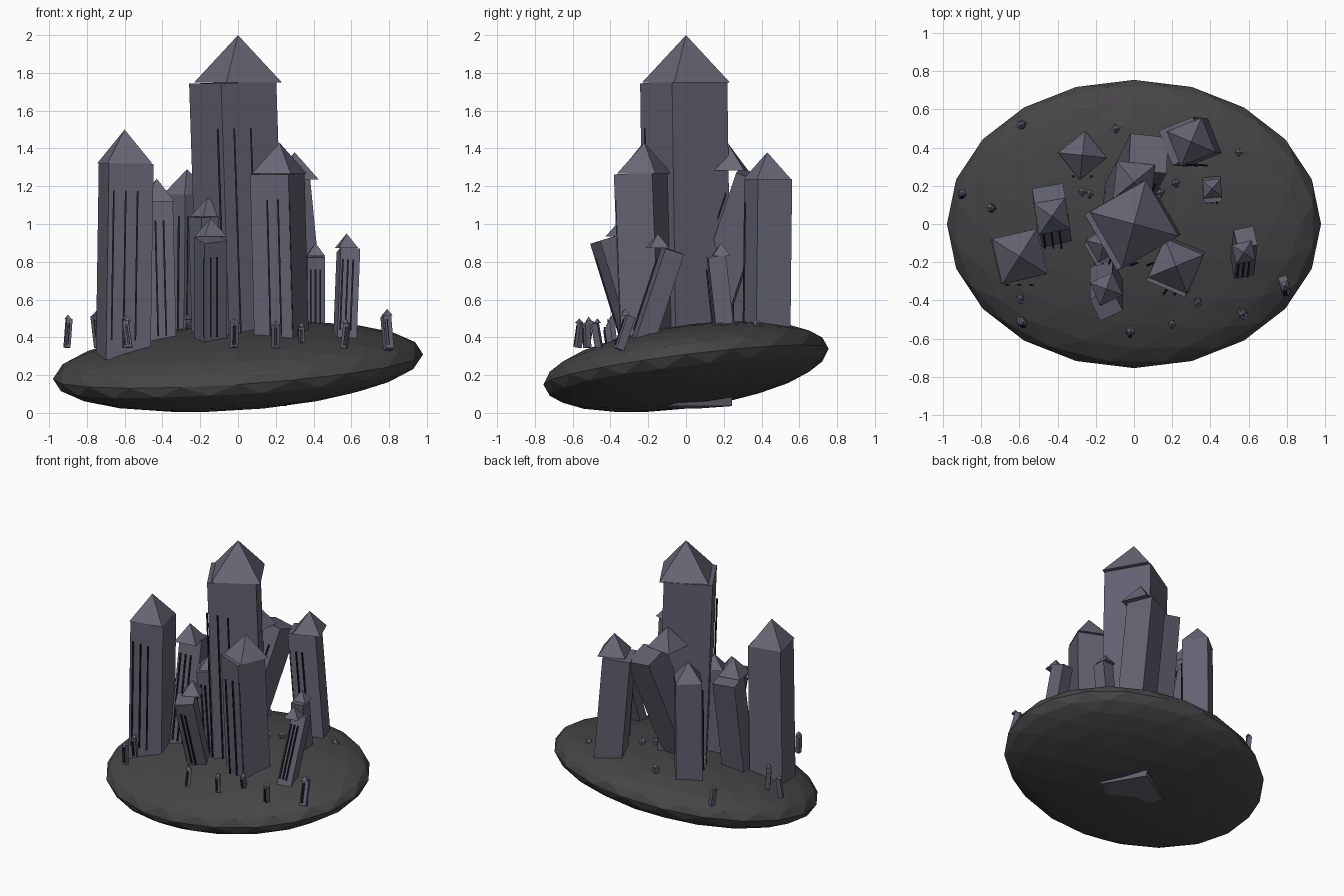
import bpy, bmesh, math, random
from mathutils import Matrix, Vector

if "Cube" in bpy.data.objects:
    bpy.data.objects.remove(bpy.data.objects["Cube"])

random.seed(4)


def material(name, rgb):
    m = bpy.data.materials.new(name)
    m.diffuse_color = (*rgb, 1)
    m.use_nodes = True
    m.node_tree.nodes["Principled BSDF"].inputs["Base Color"].default_value = m.diffuse_color
    return m


ROCK = material("dark_rock", (0.062, 0.060, 0.062))
WALL = material("grey_violet_stone", (0.125, 0.122, 0.165))
ROOF = material("roof_stone", (0.14, 0.137, 0.182))
SLIT = material("window_black", (0.018, 0.017, 0.026))


def finish(name, bm, mat):
    mesh = bpy.data.meshes.new(name)
    bm.to_mesh(mesh)
    bm.free()
    mesh.materials.append(mat)
    ob = bpy.data.objects.new(name, mesh)
    bpy.context.collection.objects.link(ob)
    return ob


def box(name, matrix, size, mat):
    bm = bmesh.new()
    bmesh.ops.create_cube(bm, size=1, matrix=matrix @ Matrix.Diagonal((*size, 1)))
    return finish(name, bm, mat)


def pyramid(name, x, y, z, radius, height, corner, mat):
    bm = bmesh.new()
    m = Matrix.Translation((x, y, z + height / 2)) @ Matrix.Rotation(corner, 4, 'Z')
    bmesh.ops.create_cone(bm, cap_ends=True, segments=4, radius1=radius,
                          radius2=0, depth=height, matrix=m)
    return finish(name, bm, mat)


def tower(name, x, y, base, apex, w, turn, dx, dy, slits=3):
    """Box leaning about its own centre (top shifted by dx, dy), upright roof, window slits."""
    roof_h = 0.74 * w
    top = apex - roof_h
    length = top - base
    rx = -math.asin(dy / (length / 2))
    ry = math.asin(dx / (length / 2))
    lean = (Matrix.Translation((x, y, (top + base) / 2))
            @ Matrix.Rotation(ry, 4, 'Y') @ Matrix.Rotation(rx, 4, 'X'))
    spin = Matrix.Rotation(math.radians(turn), 4, 'Z')
    box(name + "_wall", lean @ spin, (w, w, length), WALL)
    pyramid(name + "_roof", x, y, top, 0.71 * w, roof_h, math.radians(turn + 45), ROOF)
    # window slits, facing the front whatever the tower's turn
    thick = 0.009 if slits == 3 else 0.006
    for i in range(slits):
        off = (i - (slits - 1) / 2) * 0.26 * w
        m = lean @ Matrix.Translation((off, -0.62 * w, -0.02 * length))
        box(f"{name}_slit_{i}", m, (thick, thick, length * 0.76), SLIT)


# tilted rock island: squashed, sheared icosphere
bm = bmesh.new()
bmesh.ops.create_icosphere(bm, subdivisions=3, radius=1)
for v in bm.verts:
    a, b, c = v.co
    v.co = Vector((0.98 * a, 0.755 * b, 0.245 + 0.065 * a + 0.095 * b + 0.213 * c))
finish("rock_island", bm, ROCK)

# large towers: x, y, base, apex, width, turn, lean dx, lean dy
towers = [
    (0.00, 0.00, 0.03, 2.00, 0.338, 30, -0.028, -0.012),
    (-0.60, -0.17, 0.28, 1.50, 0.242, 13, 0.008, 0.00),
    (0.22, -0.22, 0.32, 1.43, 0.220, -23, -0.012, -0.018),
    (0.30, 0.43, 0.32, 1.38, 0.195, 22, -0.045, 0.005),
    (0.00, 0.22, 0.33, 1.43, 0.200, -6, 0.08, 0.15),
    (-0.27, 0.36, 0.32, 1.29, 0.180, 39, 0.004, 0.00),
    (-0.43, 0.04, 0.30, 1.24, 0.165, 10, -0.01, 0.08),
    (-0.16, -0.11, 0.35, 1.14, 0.135, 30, -0.01, -0.02),
    (-0.145, -0.34, 0.36, 1.03, 0.130, 25, 0.00, -0.085),
    (0.575, -0.15, 0.36, 0.95, 0.105, 12, 0.01, 0.08),
    (0.41, 0.185, 0.38, 0.90, 0.095, 5, 0.00, -0.025),
]
for i, t in enumerate(towers):
    tower(f"tower_{i}", *t)

# tiny spires scattered round the rim: x, y, apex
spires = [
    (-0.59, 0.52, 0.50), (-0.09, 0.50, 0.52), (0.55, 0.375, 0.50), (0.22, 0.215, 0.53),
    (0.14, 0.165, 0.53), (-0.13, 0.165, 0.53), (-0.23, 0.16, 0.51), (-0.90, 0.16, 0.52),
    (-0.75, 0.085, 0.54), (-0.595, -0.39, 0.52), (-0.585, -0.515, 0.51), (-0.27, 0.17, 0.52),
    (-0.02, -0.565, 0.50), (0.20, -0.525, 0.49), (0.335, -0.41, 0.48), (0.57, -0.47, 0.50),
]
for i, (x, y, apex) in enumerate(spires):
    tower(f"spire_{i}", x, y, 0.345, apex, 0.032, random.uniform(-45, 45),
          random.uniform(-0.012, 0.012), random.uniform(-0.012, 0.012), 2)
tower("rim_spire", 0.79, -0.325, 0.33, 0.55, 0.045, 20, -0.008, 0.03, 2)
